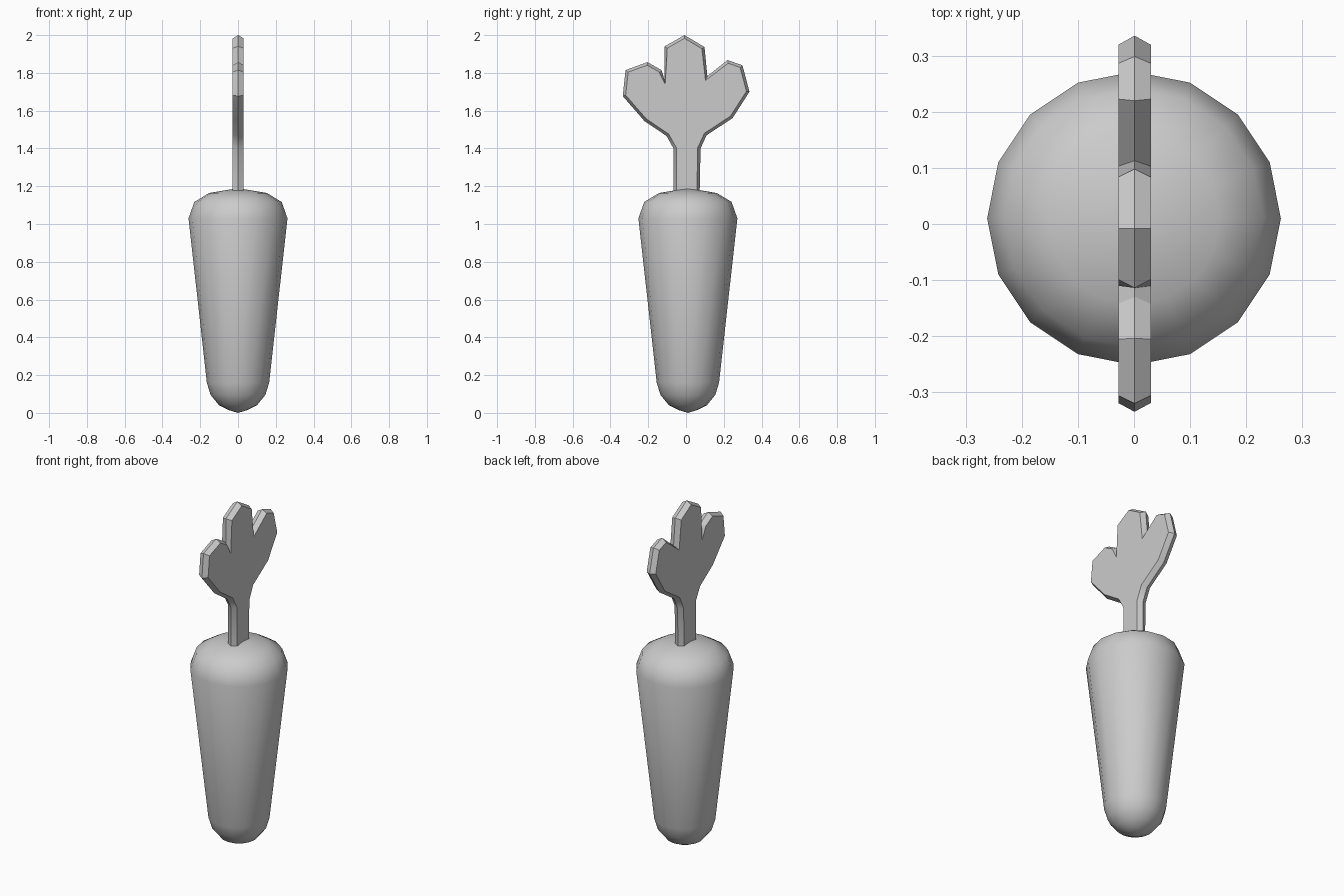
import bpy, bmesh, math
from mathutils import Vector

if "Cube" in bpy.data.objects:
    bpy.data.objects.remove(bpy.data.objects["Cube"])


def finish(name, bm, angle):
    bmesh.ops.recalc_face_normals(bm, faces=bm.faces)
    mesh = bpy.data.meshes.new(name)
    bm.to_mesh(mesh)
    bm.free()
    obj = bpy.data.objects.new(name, mesh)
    bpy.context.collection.objects.link(obj)
    bpy.ops.object.select_all(action='DESELECT')
    obj.select_set(True)
    bpy.context.view_layer.objects.active = obj
    bpy.ops.object.shade_smooth_by_angle(angle=math.radians(angle))
    return obj


def bridge(bm, a, b):
    for i in range(len(a)):
        j = (i + 1) % len(a)
        bm.faces.new((a[i], a[j], b[j], b[i]))


# Root: 16-sided tapered body, lathed from (radius, z)
SIDES, CENTRE_Y = 16, 0.01
profile = [(0.05, 0.015), (0.10, 0.04), (0.145, 0.095), (0.165, 0.16),
           (0.262, 1.03), (0.231, 1.117), (0.153, 1.164)]
bm = bmesh.new()
rings = []
for r, z in profile:
    rings.append([bm.verts.new((r * math.cos(math.tau * i / SIDES),
                                CENTRE_Y + r * math.sin(math.tau * i / SIDES), z))
                  for i in range(SIDES)])
for low, high in zip(rings, rings[1:]):
    bridge(bm, low, high)
for ring, z in ((rings[0], 0.0), (rings[-1], 1.19)):
    tip = bm.verts.new((0, CENTRE_Y, z))
    for i in range(SIDES):
        bm.faces.new((ring[i], ring[(i + 1) % SIDES], tip))
finish("root", bm, 50)

# Leaf: flat three-lobed plate with a ridged rim, outline in (y, z), clockwise
outline = [Vector(p) for p in (
    (-0.066, 1.15), (-0.066, 1.40), (-0.103, 1.466), (-0.22, 1.545),
    (-0.335, 1.677), (-0.32, 1.815), (-0.204, 1.857), (-0.13, 1.815),
    (-0.114, 1.765), (-0.114, 1.94), (-0.008, 2.0), (0.098, 1.937),
    (0.113, 1.783), (0.22, 1.868), (0.299, 1.84), (0.336, 1.70),
    (0.246, 1.56), (0.109, 1.47), (0.077, 1.40), (0.072, 1.15))]


def inset(points, d):
    result = []
    for i, p in enumerate(points):
        e1 = (p - points[i - 1]).normalized()
        e2 = (points[(i + 1) % len(points)] - p).normalized()
        n1, n2 = Vector((e1.y, -e1.x)), Vector((e2.y, -e2.x))
        mid = (n1 + n2).normalized()
        result.append(p + mid * d / max(mid.dot(n1), 0.6))
    return result


bm = bmesh.new()
inner = inset(outline, 0.015)
layers = [[bm.verts.new((x, p.x, p.y)) for p in pts]
          for x, pts in ((-0.028, inner), (0.001, outline), (0.03, inner))]
bridge(bm, layers[0], layers[1])
bridge(bm, layers[1], layers[2])
bm.faces.new(layers[0])
bm.faces.new(layers[2])
finish("leaf", bm, 30)
